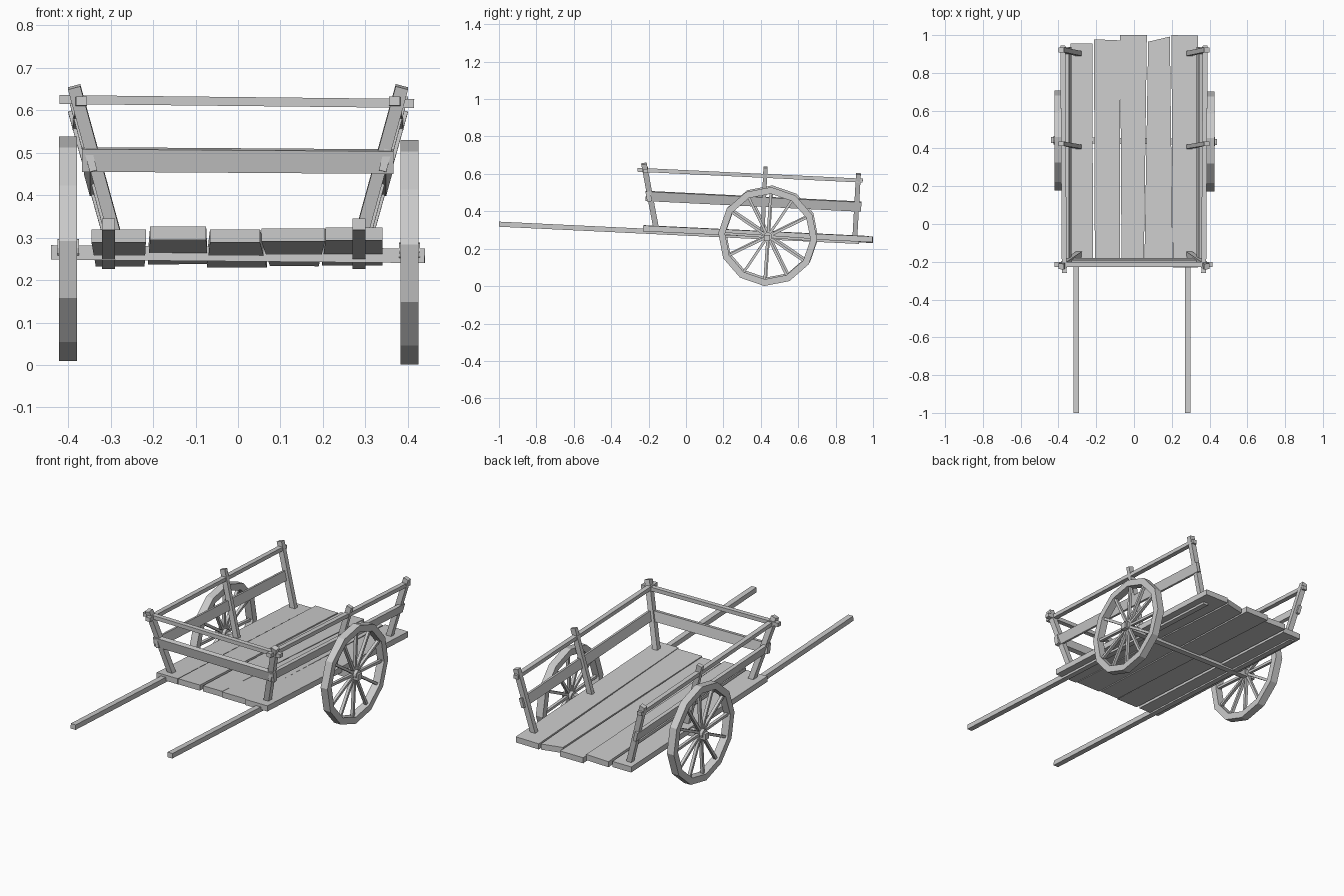
import bpy, bmesh, math
from mathutils import Vector

if "Cube" in bpy.data.objects:
    bpy.data.objects.remove(bpy.data.objects["Cube"])


def make_object(name, verts, faces):
    mesh = bpy.data.meshes.new(name)
    mesh.from_pydata(verts, [], faces)
    bm = bmesh.new()
    bm.from_mesh(mesh)
    bmesh.ops.recalc_face_normals(bm, faces=bm.faces)
    bm.to_mesh(mesh)
    bm.free()
    ob = bpy.data.objects.new(name, mesh)
    bpy.context.collection.objects.link(ob)
    return ob


BOX = [(0, 1, 2, 3), (4, 5, 6, 7), (0, 1, 5, 4), (1, 2, 6, 5), (2, 3, 7, 6), (3, 0, 4, 7)]


def beam(name, a, b, w, h, side=(1, 0, 0)):
    """Box from a to b: w is measured along 'side', h across it."""
    a, b = Vector(a), Vector(b)
    d = (b - a).normalized()
    u = Vector(side)
    u = (u - d * u.dot(d)).normalized()
    v = d.cross(u)
    ring = [u * (w / 2 * i) + v * (h / 2 * j) for i, j in ((-1, -1), (1, -1), (1, 1), (-1, 1))]
    return make_object(name, [p + r for p in (a, b) for r in ring], BOX)


# Floor planks: front x pair, back x pair, front y, back y pair, height offset
planks = [
    (-.345, -.217, -.335, -.22, -.215, .955, .955, -.004),
    (-.207, -.075, -.212, -.072, -.225, .978, .972, .002),
    (-.066, .052, -.073, .068, -.21, 1.0, 1.0, -.004),
    (.055, .205, .075, .19, -.22, .965, .992, -.002),
    (.206, .34, .198, .34, -.23, 1.0, .997, 0),
]
for i, (f0, f1, b0, b1, yf, yb0, yb1, dz) in enumerate(planks):
    outline = [(f0, yf), (f1, yf), (b1, yb1), (b0, yb0)]
    top = [(x, y, .313 - .048 * y + dz) for x, y in outline]
    bottom = [(x, y, z - .031) for x, y, z in top]
    make_object(f"floor_plank_{i + 1}", bottom + top, BOX)

# Pulling shafts under the floor
for label, x in (("left", -.305), ("right", .285)):
    beam(f"{label}_shaft", (x, -1, .331), (x, .925, .239), .03, .027)

# Side frames: leaning posts, top rail and side board
for label, s in (("left", -1), ("right", 1)):
    posts = {
        "front": ((.287, -.157, .295), (.386, -.225, .655), .03),
        "middle": ((.287, .408, .265), (.386, .425, .635), .022),
        "back": ((.287, .902, .245), (.386, .922, .6), .026),
    }
    for pos, (a, b, h) in posts.items():
        beam(f"{label}_{pos}_post", (a[0] * s, a[1], a[2]), (b[0] * s, b[1], b[2]), .03, h)
    beam(f"{label}_top_rail", (.369 * s, -.26, .622), (.377 * s, .945, .564), .026, .021)
    beam(f"{label}_side_board", (.347 * s, -.215, .482), (.347 * s, .937, .425),
         .018, .052, (1, 0, -.27 * s))

# Front rail and front board
beam("front_rail", (-.42, -.215, .625), (.415, -.215, .616), .026, .021, (0, 1, 0))
beam("front_board", (-.367, -.199, .484), (.366, -.199, .479), .026, .054, (0, 1, .19))

# Axle
wheels = {"left": (-.4, .443, .274), "right": (.404, .437, .265)}
beam("axle", (-.44, .444, .265), (.44, .434, .257), .032, .034, (0, 1, 0))

# Twelve-sided wheels with rim, hub and spokes
for label, (cx, cy, cz) in wheels.items():
    angles = [math.radians(-4 + 30 * k) for k in range(12)]

    def at(x, r, t):
        return Vector((cx + x, cy + r * math.cos(t), cz + r * math.sin(t)))

    verts, faces = [], []
    for k, t in enumerate(angles):
        verts += [at(x, r, t) for x, r in ((-.021, .265), (.021, .265), (.021, .229), (-.021, .229))]
        n = (k + 1) % 12
        faces += [(4 * k + j, 4 * k + (j + 1) % 4, 4 * n + (j + 1) % 4, 4 * n + j) for j in range(4)]
    make_object(f"{label}_wheel_rim", verts, faces)

    hub = [at(x, .023, t) for x in (-.025, .025) for t in angles]
    make_object(f"{label}_wheel_hub", hub,
                [tuple(range(12)), tuple(range(12, 24))] +
                [(k, (k + 1) % 12, 12 + (k + 1) % 12, 12 + k) for k in range(12)])
    for k, t in enumerate(angles):
        beam(f"{label}_wheel_spoke_{k + 1}", at(0, .012, t), at(0, .235, t), .016, .014)
